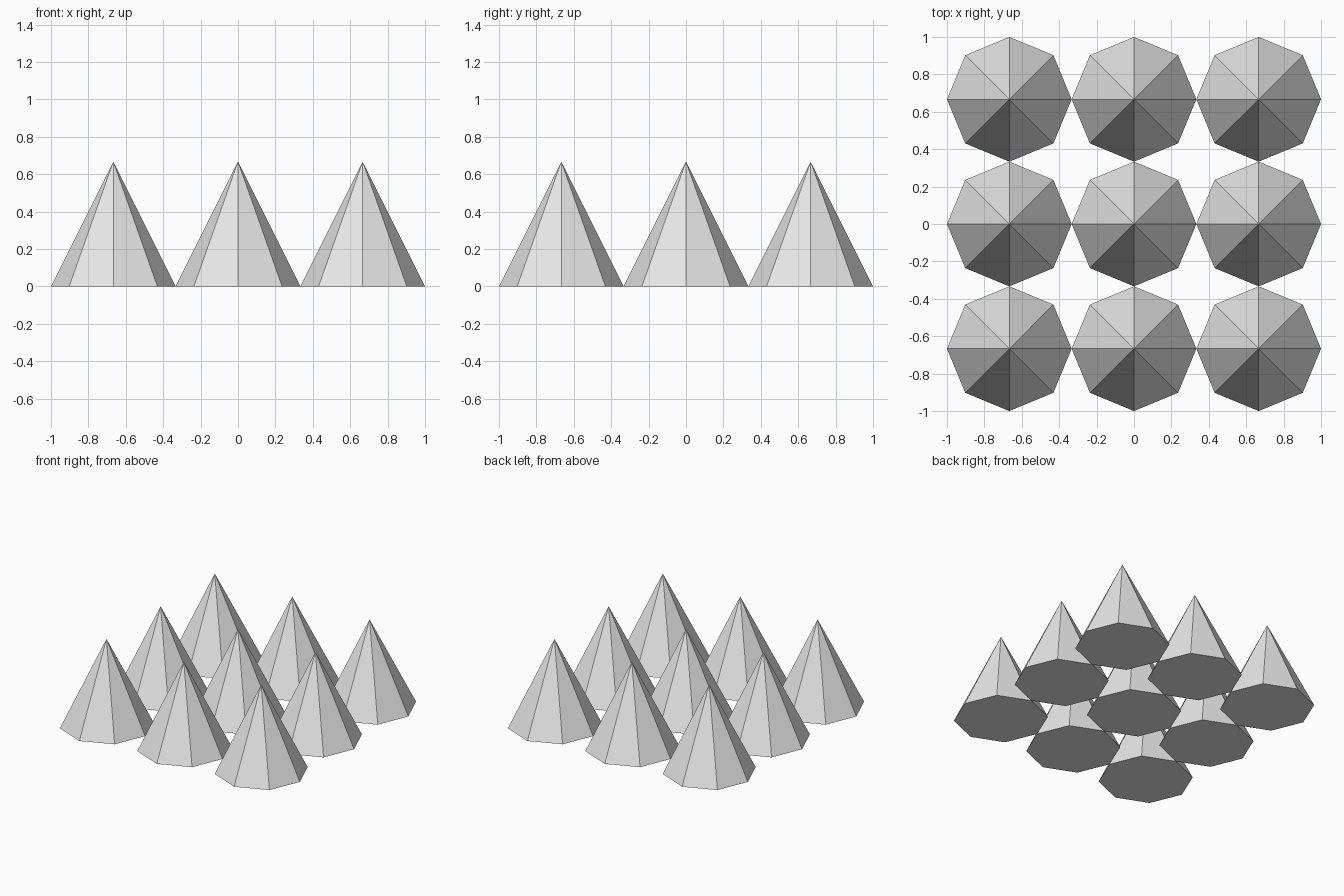
import bpy

cube = bpy.data.objects.get("Cube")
if cube:
    bpy.data.objects.remove(cube, do_unlink=True)

# Single plain grey material
grey = bpy.data.materials.new("light_grey")
grey.use_nodes = True
colour = (0.8, 0.8, 0.8, 1)
grey.diffuse_color = colour
grey.node_tree.nodes["Principled BSDF"].inputs["Base Color"].default_value = colour

RADIUS = 1 / 3
HEIGHT = 2 / 3
SPACING = 2 * RADIUS

# Grid of flat-shaded eight-sided cones, touching corner to corner
rows = {"front": -1, "middle": 0, "back": 1}
columns = {"right": -1, "centre": 0, "left": 1}
for row, j in rows.items():
    for column, i in columns.items():
        bpy.ops.mesh.primitive_cone_add(
            vertices=8, radius1=RADIUS, radius2=0, depth=HEIGHT,
            location=(i * SPACING, j * SPACING, HEIGHT / 2))
        cone = bpy.context.object
        cone.name = f"cone_{row}_{column}"
        cone.data.name = cone.name
        cone.data.materials.append(grey)
